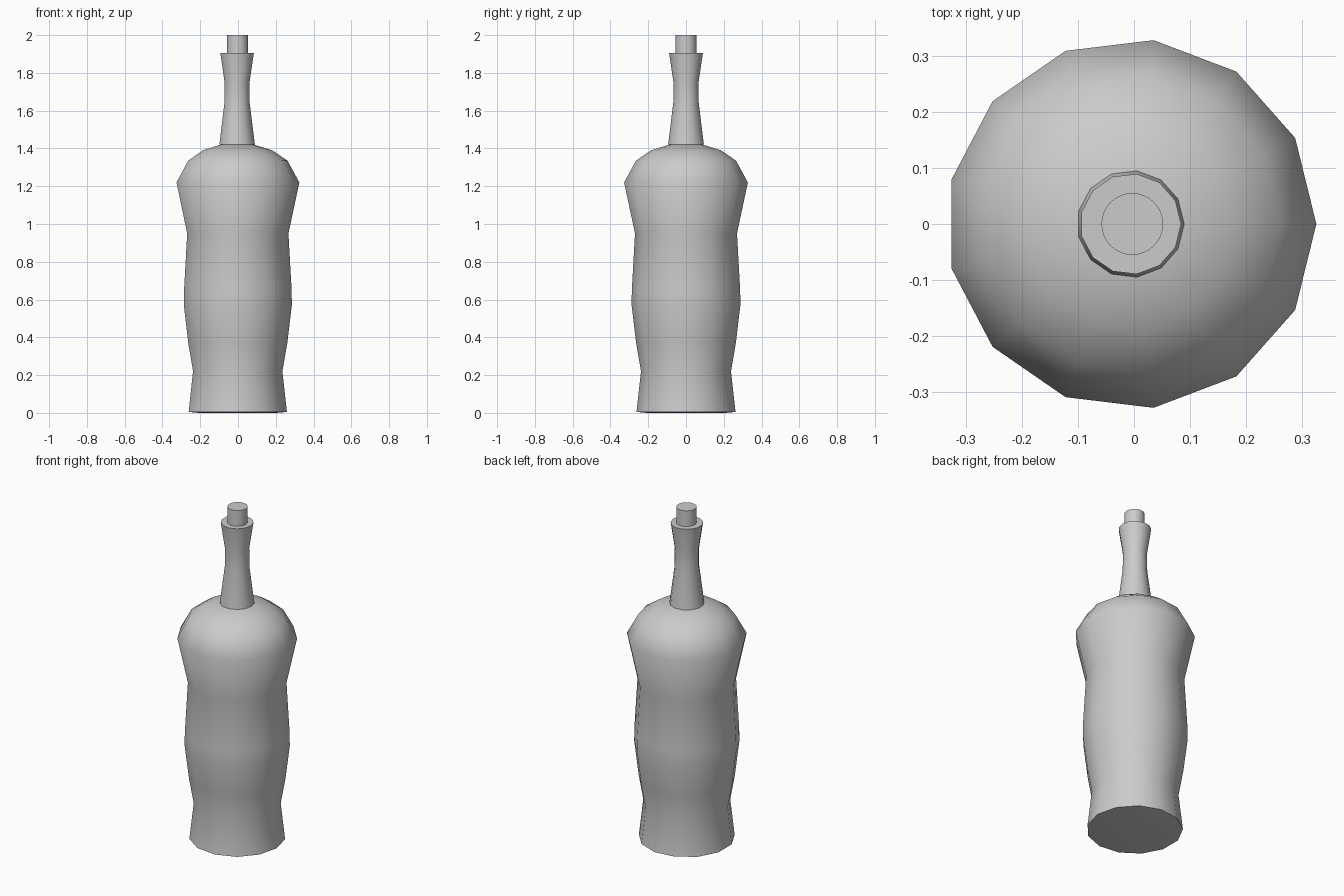
import bpy, math

if "Cube" in bpy.data.objects:
    bpy.data.objects.remove(bpy.data.objects["Cube"])


def lathe(name, profile, sides, cx, smooth_angle):
    """Revolve (radius, z) points around a vertical axis at x = cx, with capped ends."""
    verts, faces = [], []
    for r, z in profile:
        for i in range(sides):
            a = 2 * math.pi * i / sides
            verts.append((cx + r * math.cos(a), r * math.sin(a), z))
    for k in range(len(profile) - 1):
        for i in range(sides):
            j = (i + 1) % sides
            faces.append((k * sides + i, k * sides + j,
                          (k + 1) * sides + j, (k + 1) * sides + i))
    faces.append(tuple(reversed(range(sides))))
    faces.append(tuple(range((len(profile) - 1) * sides, len(profile) * sides)))
    mesh = bpy.data.meshes.new(name)
    mesh.from_pydata(verts, [], faces)
    mesh.update()
    obj = bpy.data.objects.new(name, mesh)
    bpy.context.collection.objects.link(obj)
    bpy.ops.object.select_all(action='DESELECT')
    obj.select_set(True)
    bpy.context.view_layer.objects.active = obj
    bpy.ops.object.shade_smooth_by_angle(angle=math.radians(smooth_angle))
    return obj


# Bottle body: 13 sides, waisted, with rounded shoulders
lathe("bottle_body", [
    (0.21, 0.0), (0.264, 0.005), (0.24, 0.22), (0.266, 0.37), (0.29, 0.57),
    (0.289, 0.65), (0.272, 0.95), (0.33, 1.22), (0.267, 1.335),
    (0.187, 1.39), (0.09, 1.42)], 13, -0.005, 60)

# Neck: flares at base and mouth
lathe("bottle_neck", [
    (0.0955, 1.42), (0.068, 1.64), (0.067, 1.75), (0.09, 1.905)], 13, -0.006, 40)

# Cork
lathe("cork", [(0.055, 1.9), (0.055, 2.0)], 32, -0.003, 40)
